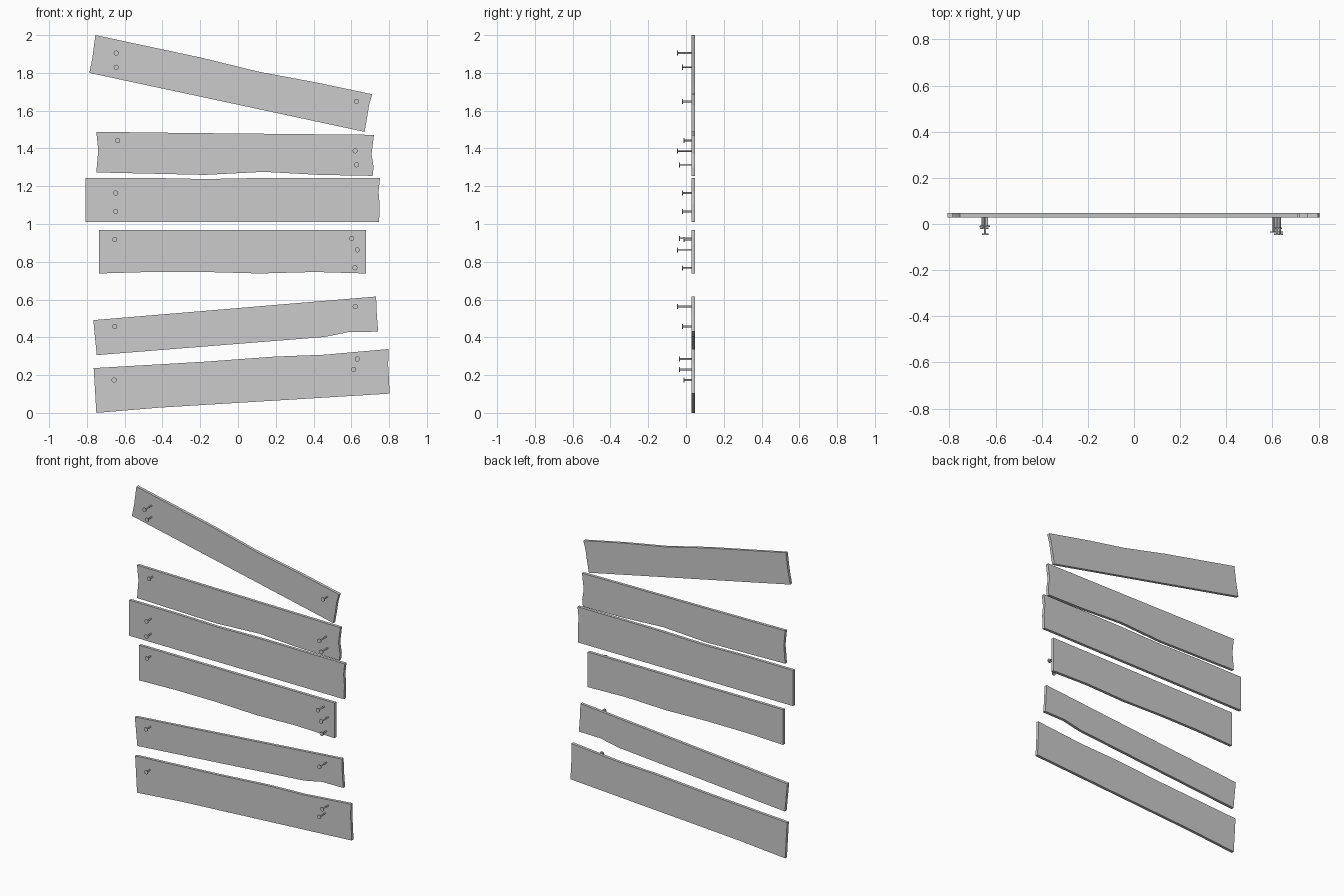
import bpy, bmesh
from mathutils import Matrix, Vector

FRONT, BACK = 0.028, 0.047   # plank faces in y


def plank(name, outline):
    """Extrude a hand-cut outline (x, z) into a board."""
    bm = bmesh.new()
    face = bm.faces.new([bm.verts.new((x, FRONT, z)) for x, z in outline])
    ext = bmesh.ops.extrude_face_region(bm, geom=[face])
    for v in ext["geom"]:
        if isinstance(v, bmesh.types.BMVert):
            v.co.y = BACK
    bmesh.ops.recalc_face_normals(bm, faces=bm.faces)
    finish(name, bm)


def nail(name, x, z, tip):
    """Thin shaft driven into the board with a flat round head at y = tip."""
    bm = bmesh.new()
    end = FRONT + 0.009
    for r, y0, y1 in ((0.0135, tip, tip + 0.005), (0.0045, tip + 0.004, end)):
        m = Matrix.Translation((x, (y0 + y1) / 2, z)) @ Matrix.Rotation(1.5707963, 4, 'X')
        bmesh.ops.create_cone(bm, cap_ends=True, segments=12, radius1=r,
                              radius2=r, depth=y1 - y0, matrix=m)
    finish(name, bm)


def finish(name, bm):
    mesh = bpy.data.meshes.new(name)
    bm.to_mesh(mesh)
    bm.free()
    bpy.context.collection.objects.link(bpy.data.objects.new(name, mesh))


# boards, top to bottom
planks = [
    [(-.755, 2), (-.192, 1.88), (.115, 1.805), (.411, 1.75), (.71, 1.687), (.694, 1.63),
     (.683, 1.56), (.67, 1.488), (-.787, 1.8), (-.771, 1.88)],
    [(-.75, 1.488), (-.287, 1.482), (.72, 1.472), (.707, 1.37), (.718, 1.3), (.713, 1.255),
     (.432, 1.26), (.136, 1.276), (-.176, 1.26), (-.75, 1.273), (-.74, 1.39)],
    [(-.808, 1.244), (-.467, 1.244), (-.176, 1.238), (.141, 1.244), (.752, 1.244),
     (.744, 1.172), (.75, 1.103), (.747, 1.011), (-.808, 1.011)],
    [(-.735, .968), (.678, .968), (.678, .738), (.406, .746), (.115, .738), (-.176, .746),
     (-.467, .746), (-.735, .738)],
    [(-.766, .491), (.731, .616), (.735, .52), (.742, .43), (.586, .428), (.459, .402),
     (-.748, .306)],
    [(-.764, .237), (-.176, .271), (.194, .298), (.459, .308), (.797, .338), (.795, .255),
     (.803, .102), (-.414, .028), (-.75, 0)],
]
for i, outline in enumerate(planks):
    plank(f"plank_{i + 1}", outline)

# nails: x, z, head position in y
nails = [
    (-.645, 1.905, -.047), (-.645, 1.83, -.021), (.627, 1.649, -.021),
    (-.637, 1.442, -.012), (.62, 1.387, -.047), (.627, 1.313, -.037),
    (-.648, 1.164, -.021), (-.648, 1.066, -.021),
    (-.653, .918, -.012), (.602, .924, -.037), (.632, .863, -.047), (.619, .768, -.021),
    (-.653, .457, -.021), (.62, .563, -.047),
    (-.656, .174, -.014), (.632, .285, -.037), (.612, .23, -.037),
]
for i, n in enumerate(nails):
    nail(f"nail_{i + 1}", *n)
